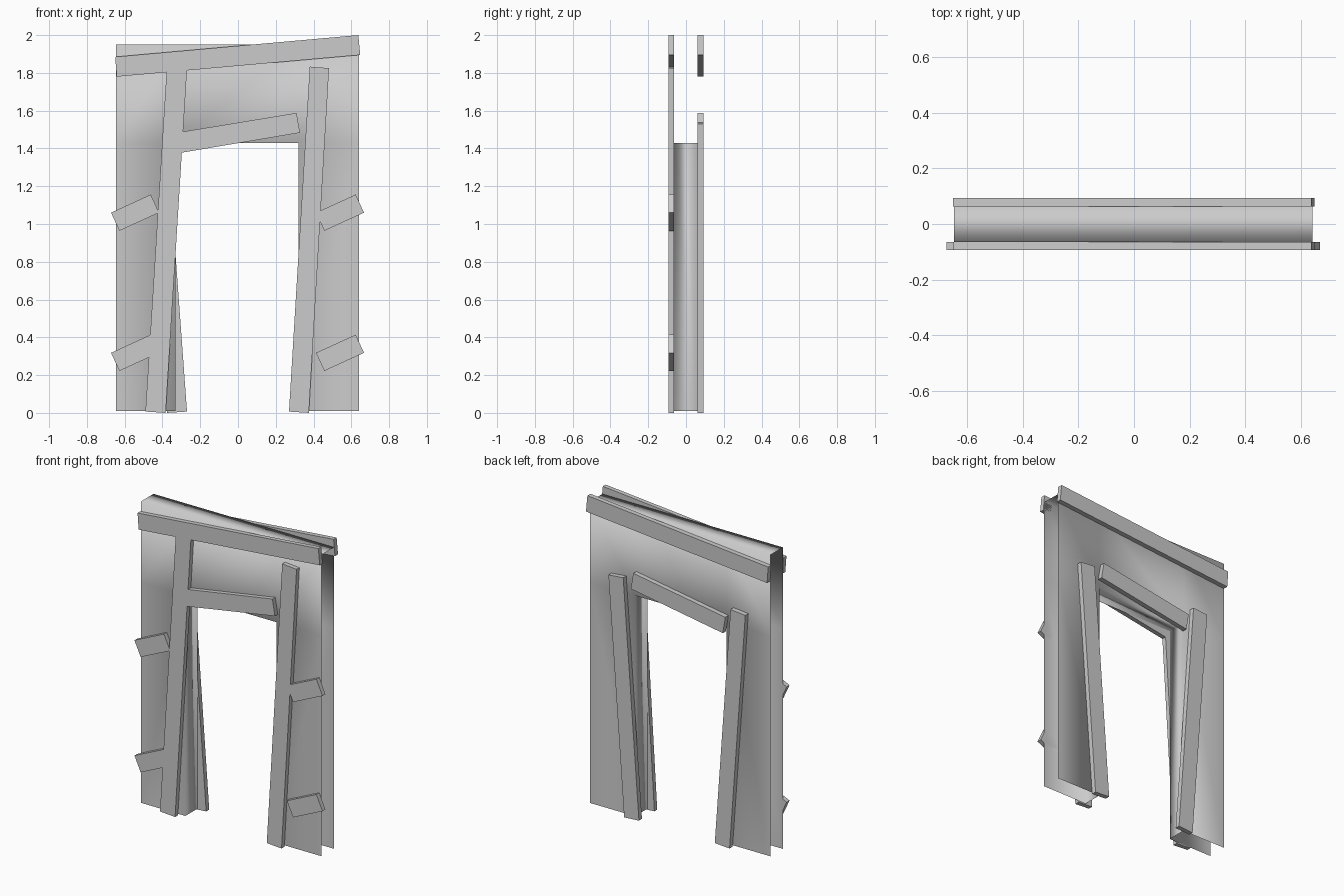
import bpy, bmesh

if "Cube" in bpy.data.objects:
    bpy.data.objects.remove(bpy.data.objects["Cube"])

FRONT = (-0.093, -0.064)   # depth range of front boards
BACK = (0.062, 0.093)      # depth range of back boards


def finish(name, bm, smooth=False):
    bmesh.ops.recalc_face_normals(bm, faces=bm.faces)
    for f in bm.faces:
        f.smooth = smooth
    mesh = bpy.data.meshes.new(name)
    bm.to_mesh(mesh)
    bm.free()
    obj = bpy.data.objects.new(name, mesh)
    bpy.context.collection.objects.link(obj)
    return obj


def board(name, outline, depth):
    """Flat plank: an x/z outline extruded through a depth range."""
    bm = bmesh.new()
    face = bm.faces.new([bm.verts.new((x, depth[0], z)) for x, z in outline])
    ext = bmesh.ops.extrude_face_region(bm, geom=[face])
    verts = [g for g in ext["geom"] if isinstance(g, bmesh.types.BMVert)]
    bmesh.ops.translate(bm, verts=verts, vec=(0, depth[1] - depth[0], 0))
    return finish(name, bm)


# Thin wall shell: front and back sheets, door reveal and top, ends left open
outer = [(-0.645, 0.01), (-0.645, 1.43), (-0.645, 1.95), (-0.33, 1.95),
         (0.32, 1.95), (0.64, 1.95), (0.64, 1.43), (0.64, 0.01)]
inner = [(-0.33, 0.01), (-0.33, 1.43), (0.32, 1.43), (0.32, 0.01)]
bm = bmesh.new()
sheets = []
for y in (FRONT[1], BACK[0]):
    o = [bm.verts.new((x, y, z)) for x, z in outer]
    i = [bm.verts.new((x, y, z)) for x, z in inner]
    for quad in ((o[0], o[1], i[1], i[0]), (o[1], o[2], o[3], i[1]),
                 (i[1], o[3], o[4], i[2]), (i[2], o[4], o[5], o[6]),
                 (i[3], i[2], o[6], o[7])):
        bm.faces.new(quad)
    sheets.append((o, i))
(of, jf), (ob, jb) = sheets
for k in range(3):
    bm.faces.new((jf[k], jf[k + 1], jb[k + 1], jb[k]))
for k in range(2, 5):
    bm.faces.new((of[k], of[k + 1], ob[k + 1], ob[k]))
finish("wall_shell", bm, smooth=True)

# Slanted header and lintel boards, the same on both sides
header = [(-0.65, 1.885), (0.637, 2.0), (0.647, 1.895), (-0.642, 1.78)]
lintel = [(-0.345, 1.48), (0.31, 1.588), (0.328, 1.483), (-0.327, 1.373)]
for side, depth in (("front", FRONT), ("back", BACK)):
    board(side + "_header", header, depth)
    board(side + "_lintel", lintel, depth)

# Front posts, both leaning right
board("front_left_post", [(-0.49, 0.007), (-0.383, 0.0), (-0.27, 1.82), (-0.377, 1.825)], FRONT)
board("front_right_post", [(0.27, 0.007), (0.375, 0.0), (0.482, 1.825), (0.38, 1.833)], FRONT)

# Back posts, shorter and mirrored
post = [(0.27, 0.007), (0.375, 0.0), (0.487, 1.53), (0.382, 1.54)]
board("back_right_post", post, BACK)
board("back_left_post", [(-x, z) for x, z in post], BACK)

# Short tilted slats nailed to the front
slat = [(-0.127, 0.0), (0.083, 0.096), (0.127, 0.0), (-0.083, -0.096)]
for side, cx in (("left", -0.545), ("right", 0.54)):
    for level, cz in (("lower", 0.318), ("upper", 1.06)):
        board(f"{side}_{level}_slat", [(cx + x, cz + z) for x, z in slat], FRONT)
